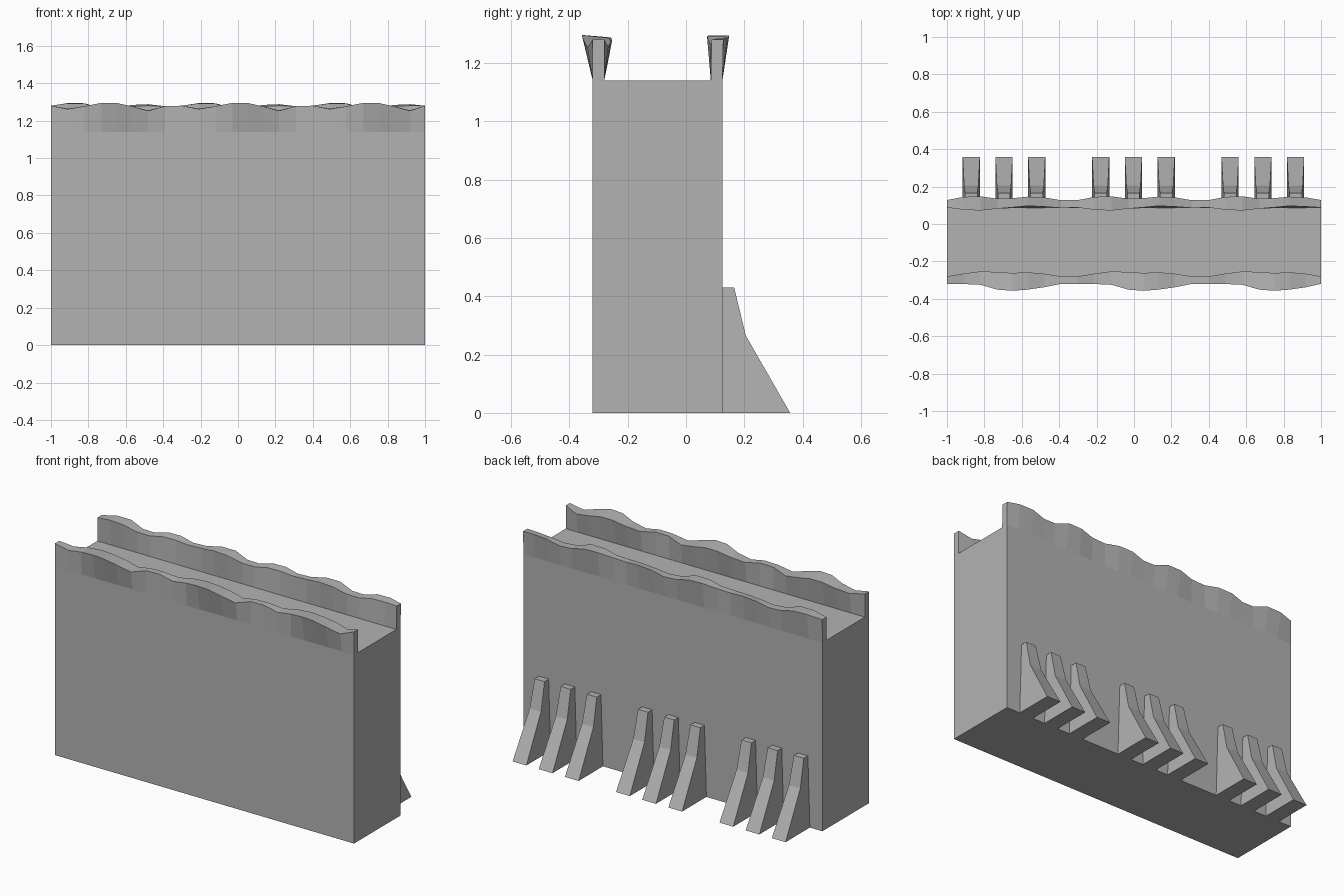
import bpy, bmesh

if "Cube" in bpy.data.objects:
    bpy.data.objects.remove(bpy.data.objects["Cube"])

# single darker stone grey
stone = bpy.data.materials.new("dark_stone")
stone.diffuse_color = (0.45, 0.45, 0.45, 1)
stone.use_nodes = True
stone.node_tree.nodes["Principled BSDF"].inputs["Base Color"].default_value = stone.diffuse_color

def make(name, sections):
    """Loft a list of equal-length point loops into a capped solid."""
    bm = bmesh.new()
    loops = [[bm.verts.new(p) for p in s] for s in sections]
    n = len(loops[0])
    for a, b in zip(loops, loops[1:]):
        for i in range(n):
            j = (i + 1) % n
            bm.faces.new((a[i], a[j], b[j], b[i]))
    bm.faces.new(loops[0])
    bm.faces.new(loops[-1][::-1])
    bmesh.ops.recalc_face_normals(bm, faces=bm.faces)
    me = bpy.data.meshes.new(name)
    bm.to_mesh(me)
    bm.free()
    me.materials.append(stone)
    ob = bpy.data.objects.new(name, me)
    bpy.context.collection.objects.link(ob)
    return ob

PERIOD = 0.70
FRONT, BACK, DECK = -0.32, 0.125, 1.14

# main wall block
make("wall_body", [[(x, FRONT, 0), (x, BACK, 0), (x, BACK, DECK), (x, FRONT, DECK)]
                   for x in (-1, 1)])

# worn parapets: x offset, outer y, outer z, inner y, inner z over one repeat
front_wave = [(0.00, -.32, 1.28, -.28, 1.28), (0.09, -.321, 1.262, -.265, 1.264),
              (0.18, -.325, 1.277, -.253, 1.277), (0.27, -.351, 1.295, -.257, 1.287),
              (0.35, -.357, 1.295, -.262, 1.285), (0.43, -.351, 1.277, -.258, 1.272),
              (0.52, -.338, 1.253, -.266, 1.255), (0.61, -.32, 1.278, -.28, 1.278)]
back_wave = [(0.00, .128, 1.28, .088, 1.28), (0.09, .145, 1.294, .076, 1.293),
             (0.18, .148, 1.293, .072, 1.291), (0.27, .135, 1.266, .082, 1.266),
             (0.35, .138, 1.263, .089, 1.262), (0.43, .146, 1.284, .097, 1.276),
             (0.52, .142, 1.288, .093, 1.28), (0.61, .127, 1.277, .086, 1.277)]

def parapet(name, wave, base_out, base_in):
    rows = [(-1 + k * PERIOD + w[0], *w[1:]) for k in range(3) for w in wave]
    rows = [r for r in rows if r[0] < 0.97] + [(1.0, *wave[0][1:])]
    make(name, [[(x, base_out, DECK), (x, yo, zo), (x, yi, zi), (x, base_in, DECK)]
                for x, yo, zo, yi, zi in rows])

parapet("front_parapet", front_wave, FRONT, -0.28)
parapet("back_parapet", back_wave, BACK, 0.085)

# rear buttresses in three groups of three: z, outer y, half width
levels = [(0, .357, .046), (.265, .205, .038), (.43, .165, .033)]
for g in range(3):
    for i in range(3):
        cx = -0.87 + g * (PERIOD - 0.008) + i * 0.175
        make(f"buttress_{g * 3 + i + 1}",
             [[(cx - w, BACK, z), (cx + w, BACK, z), (cx + w, y, z), (cx - w, y, z)]
              for z, y, w in levels])
